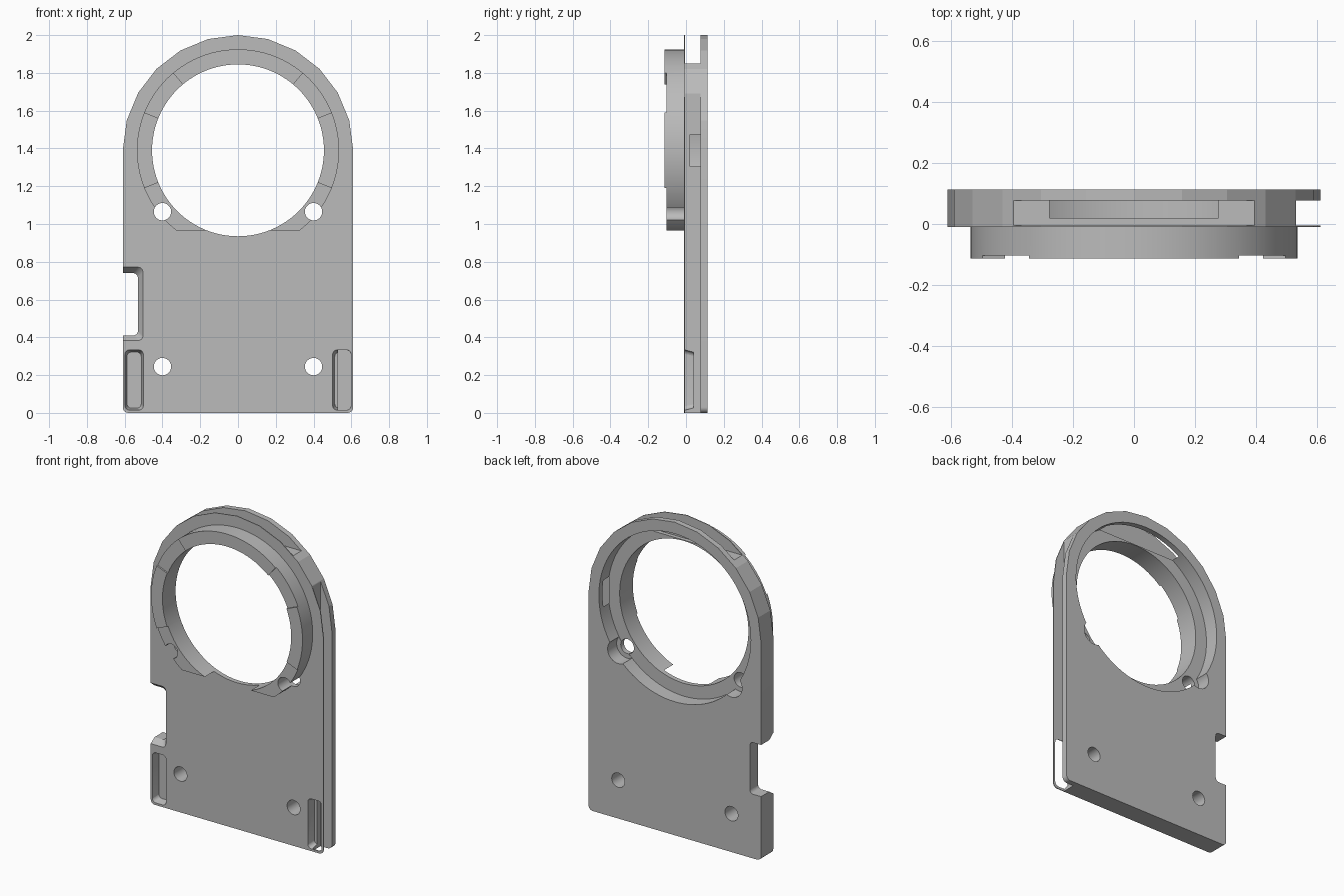
import bpy, bmesh
from math import cos, sin, radians

if "Cube" in bpy.data.objects:
    bpy.data.objects.remove(bpy.data.objects["Cube"], do_unlink=True)

grey = bpy.data.materials.new("plain_grey")
grey.use_nodes = True
grey.diffuse_color = (0.5, 0.5, 0.5, 1)
grey.node_tree.nodes["Principled BSDF"].inputs["Base Color"].default_value = (0.5, 0.5, 0.5, 1)

CZ = 1.39                      # height of the ring centre
FRONT, BACK = -0.113, 0.113    # overall depth
FACE = -0.01                   # front face of the plate
SLOT = (-0.005, 0.077)         # depth range of the edge slots


def arc(cx, cz, r, a0, a1, n):
    steps = [radians(a0 + (a1 - a0) * i / n) for i in range(n + 1)]
    return [(cx + r * cos(a), cz + r * sin(a)) for a in steps]


def circle(cx, cz, r, n):
    return arc(cx, cz, r, 0, 360, n)[:-1]


def rect(x0, x1, z0, z1):
    return [(x0, z0), (x1, z0), (x1, z1), (x0, z1)]


def round_rect(x0, x1, z0, z1, r=0.025, n=8):
    return (arc(x0 + r, z0 + r, r, 180, 270, n) + arc(x1 - r, z0 + r, r, 270, 360, n)
            + arc(x1 - r, z1 - r, r, 0, 90, n) + arc(x0 + r, z1 - r, r, 90, 180, n))


def prism(name, front, y0, y1, back=None):
    """Solid between a front outline and a back outline in the x-z plane."""
    bm = bmesh.new()
    a = [bm.verts.new((x, y0, z)) for x, z in front]
    b = [bm.verts.new((x, y1, z)) for x, z in (back or front)]
    bm.faces.new(a)
    bm.faces.new(b[::-1])
    for i in range(len(a)):
        j = (i + 1) % len(a)
        bm.faces.new((a[j], a[i], b[i], b[j]))
    bmesh.ops.recalc_face_normals(bm, faces=bm.faces)
    mesh = bpy.data.meshes.new(name)
    bm.to_mesh(mesh)
    bm.free()
    mesh.materials.append(grey)
    obj = bpy.data.objects.new(name, mesh)
    bpy.context.collection.objects.link(obj)
    return obj


def combine(target, tool, operation="DIFFERENCE"):
    mod = target.modifiers.new("combine", "BOOLEAN")
    mod.operation, mod.solver, mod.object = operation, "EXACT", tool
    bpy.context.view_layer.objects.active = target
    bpy.ops.object.modifier_apply(modifier=mod.name)
    bpy.data.objects.remove(tool, do_unlink=True)


def cut(target, *args):
    combine(target, prism("cutter", *args))


# Arched plate with softened bottom corners
outline = (arc(0, CZ, 0.61, 0, 180, 12) + arc(-0.58, 0.03, 0.03, 180, 270, 9)
           + arc(0.58, 0.03, 0.03, 270, 360, 9))
plate = prism("mounting_plate", outline, FACE, BACK)

# Raised front collar, flat at the bottom, with shallow relieved sectors
collar = prism("collar", circle(0, CZ, 0.535, 96), FRONT, 0.01)
cut(collar, rect(-0.7, 0.7, 0.8, 0.965), -0.2, 0.2)
for a0, a1 in ((22, 50), (130, 158), (202, 338)):
    cut(collar, [(0, CZ)] + arc(0, CZ, 0.9, a0, a1, 8), -0.2, FRONT + 0.01)
combine(plate, collar, "UNION")

# Main bore and the wider recess behind it
cut(plate, circle(0, CZ, 0.455, 96), -0.3, 0.3)
cut(plate, circle(0, CZ, 0.537, 96), 0.02, 0.3)

# Screw holes, the upper pair with back counterbores
for x in (-0.4, 0.4):
    cut(plate, circle(x, 1.065, 0.075, 48), 0.022, 0.3)
    for z in (1.065, 0.245):
        cut(plate, circle(x, z, 0.046, 40), -0.3, 0.3)

# Edge slots along the top and the left side, leaving a thin front skin
cut(plate, rect(-0.7, 0.7, 1.85, 2.2), *SLOT)
cut(plate, rect(0.53, 0.8, -0.2, 1.8), *SLOT)

# Side notch with a flared front rim
inner = round_rect(-0.75, -0.53, 0.41, 0.74)
cut(plate, inner, -0.2, 0.3)
cut(plate, round_rect(-0.75, -0.5, 0.38, 0.775), -0.015, 0.03, inner)

# Tapered corner pockets
for x0, x1 in ((-0.6, -0.5), (0.5, 0.6)):
    cut(plate, round_rect(x0, x1, 0.013, 0.335), -0.015, 0.04,
        round_rect(x0 + 0.012, x1 - 0.012, 0.025, 0.322))

# Smooth the round walls, keep the arch facets crisp
bpy.ops.object.select_all(action="DESELECT")
plate.select_set(True)
bpy.context.view_layer.objects.active = plate
bpy.ops.object.shade_smooth_by_angle(angle=radians(11))
